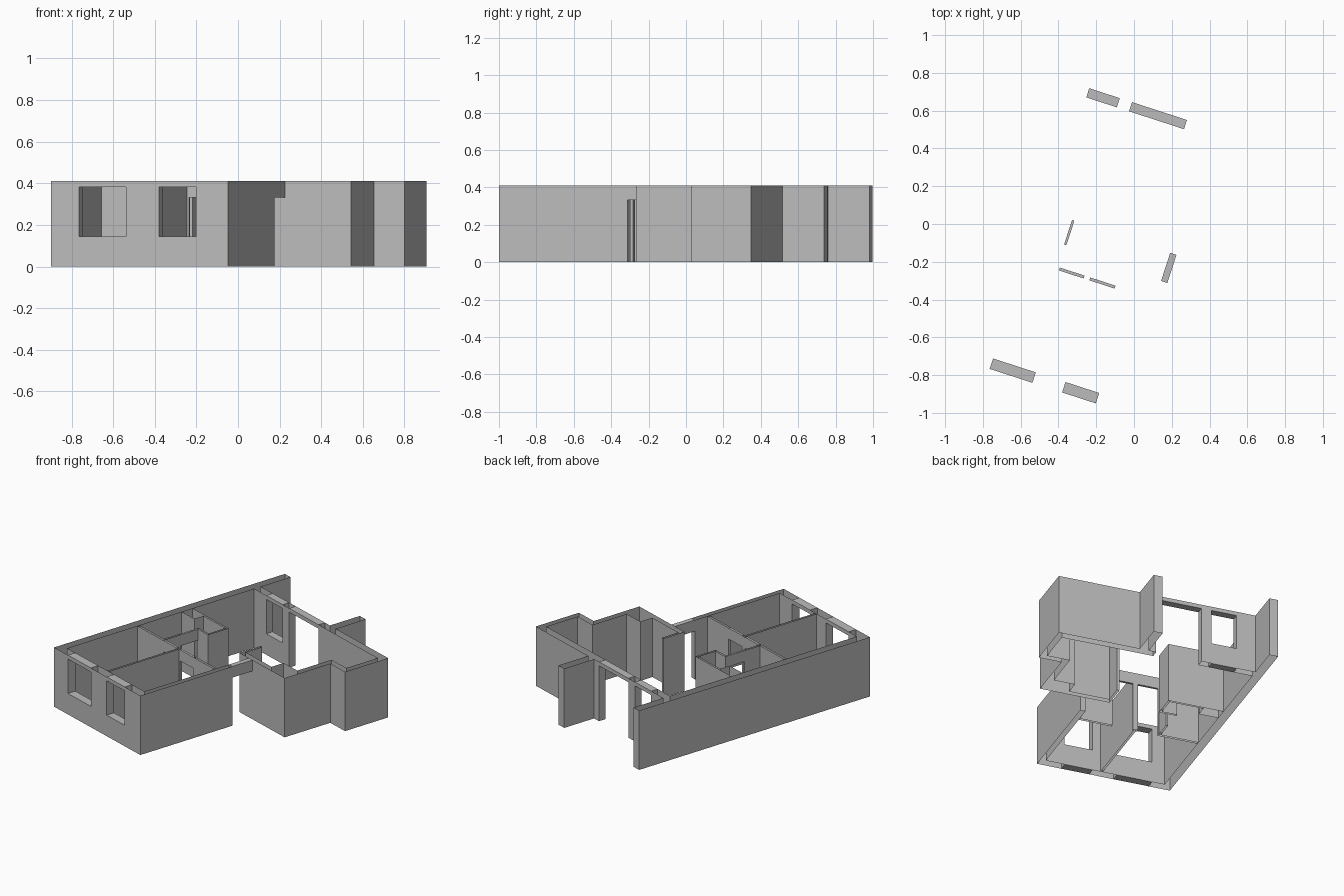
import bpy, bmesh
from math import sin, cos, radians

cube = bpy.data.objects.get("Cube")
if cube:
    bpy.data.objects.remove(cube)

HEIGHT = 0.41          # wall height
SILL, HEAD = 0.145, 0.383   # window opening
DOOR = 0.333           # door opening
TURN = radians(18)     # the plan is turned on the ground
CORNER = (-0.9, -0.723)

plaster = bpy.data.materials.new("grey_plaster")
plaster.use_nodes = True
grey = (0.5, 0.5, 0.5, 1)
plaster.diffuse_color = grey
plaster.node_tree.nodes["Principled BSDF"].inputs["Base Color"].default_value = grey


def place(a, b, z):
    """Plan position (along front, into depth) to world."""
    return (CORNER[0] + a * cos(TURN) + b * sin(TURN),
            CORNER[1] - a * sin(TURN) + b * cos(TURN), z)


def extrude_plan(name, plan, z0=0.0, z1=HEIGHT, capped=False):
    """Raise a footprint outline; walls stay open at top and bottom."""
    area = sum(p[0] * q[1] - q[0] * p[1] for p, q in zip(plan, plan[1:] + plan[:1]))
    if area < 0:
        plan = plan[::-1]
    bm = bmesh.new()
    low = [bm.verts.new(place(a, b, z0)) for a, b in plan]
    top = [bm.verts.new(place(a, b, z1)) for a, b in plan]
    n = len(plan)
    for i in range(n):
        j = (i + 1) % n
        bm.faces.new((low[i], low[j], top[j], top[i]))
    if capped:
        bm.faces.new(top)
        bm.faces.new(low[::-1])
    mesh = bpy.data.meshes.new(name)
    bm.to_mesh(mesh)
    bm.free()
    mesh.materials.append(plaster)
    obj = bpy.data.objects.new(name, mesh)
    bpy.context.collection.objects.link(obj)


def rect(a0, a1, b0, b1):
    return [(a0, b0), (a1, b0), (a1, b1), (a0, b1)]


def lintel(name, a0, a1, b0, b1, z):
    extrude_plan(name + "_lintel", rect(a0, a1, b0, b1), z, HEIGHT, True)


def window(name, a0, a1, b0, b1):
    lintel(name, a0, a1, b0, b1, HEAD)
    extrude_plan(name + "_sill", rect(a0, a1, b0, b1), 0, SILL, True)


T = 0.058              # outer wall thickness
BACK, BACK_IN = 1.576, 1.525
END = 1.81             # ends of the side walls past the back wall
RIGHT, RIGHT_IN = 0.897, 0.862
HALL, HALL_IN = 0.609, 0.625

# outer walls
extrude_plan("left_wall", [
    (0.143, 0), (0, 0), (0, END), (T, END), (T, BACK), (0.185, BACK),
    (0.185, BACK_IN), (T, BACK_IN), (T, T), (0.143, T)])
extrude_plan("front_pier", rect(0.381, 0.546, 0, T))
extrude_plan("front_right_wall", [
    (0.734, 0), (RIGHT, 0), (RIGHT, 0.723), (RIGHT_IN, 0.723),
    (RIGHT_IN, T), (0.734, T)])
extrude_plan("back_pier", rect(0.355, 0.423, BACK_IN, BACK))
extrude_plan("back_right_wall", [
    (0.763, 0.88), (1.232, 0.88), (1.232, 1.238), (1.386, 1.238),
    (1.386, BACK), (0.84, BACK), (0.84, END), (0.78, END), (0.78, BACK),
    (0.729, BACK), (0.729, BACK_IN), (1.346, BACK_IN), (1.346, 1.278),
    (1.192, 1.278), (1.192, 1.01), (1.05, 1.01), (1.05, 0.915),
    (0.778, 0.915), (0.778, 1.045), (0.763, 1.045)])

# inner partitions
extrude_plan("hall_wall_left", rect(T, 0.331, HALL, HALL_IN))
extrude_plan("room_partition", [
    (0.477, T), (0.491, T), (0.491, HALL), (0.5, HALL), (0.5, HALL_IN),
    (0.468, HALL_IN), (0.468, HALL), (0.477, HALL)])
extrude_plan("hall_wall_right", rect(0.64, RIGHT_IN, HALL, HALL_IN))
extrude_plan("bath_wall", rect(0.314, 0.327, HALL_IN, 0.748))
extrude_plan("bath_closet_wall", [
    (0.314, 0.884), (0.43, 0.884), (0.43, 1.043), (T, 1.043), (T, 0.957),
    (0.19, 0.957), (0.19, 1.03), (0.417, 1.03), (0.417, 0.897), (0.314, 0.897)])

# openings
window("front_left_window", 0.143, 0.381, 0, T)
window("front_right_window", 0.546, 0.734, 0, T)
window("back_window", 0.185, 0.355, BACK_IN, BACK)
lintel("back_door", 0.423, 0.729, BACK_IN, BACK, HEAD)
lintel("entrance", RIGHT_IN, RIGHT, 0.723, 0.88, DOOR)
lintel("left_room_door", 0.331, 0.468, HALL, HALL_IN, DOOR)
lintel("right_room_door", 0.5, 0.64, HALL, HALL_IN, DOOR)
lintel("bath_door", 0.314, 0.327, 0.748, 0.884, DOOR)
